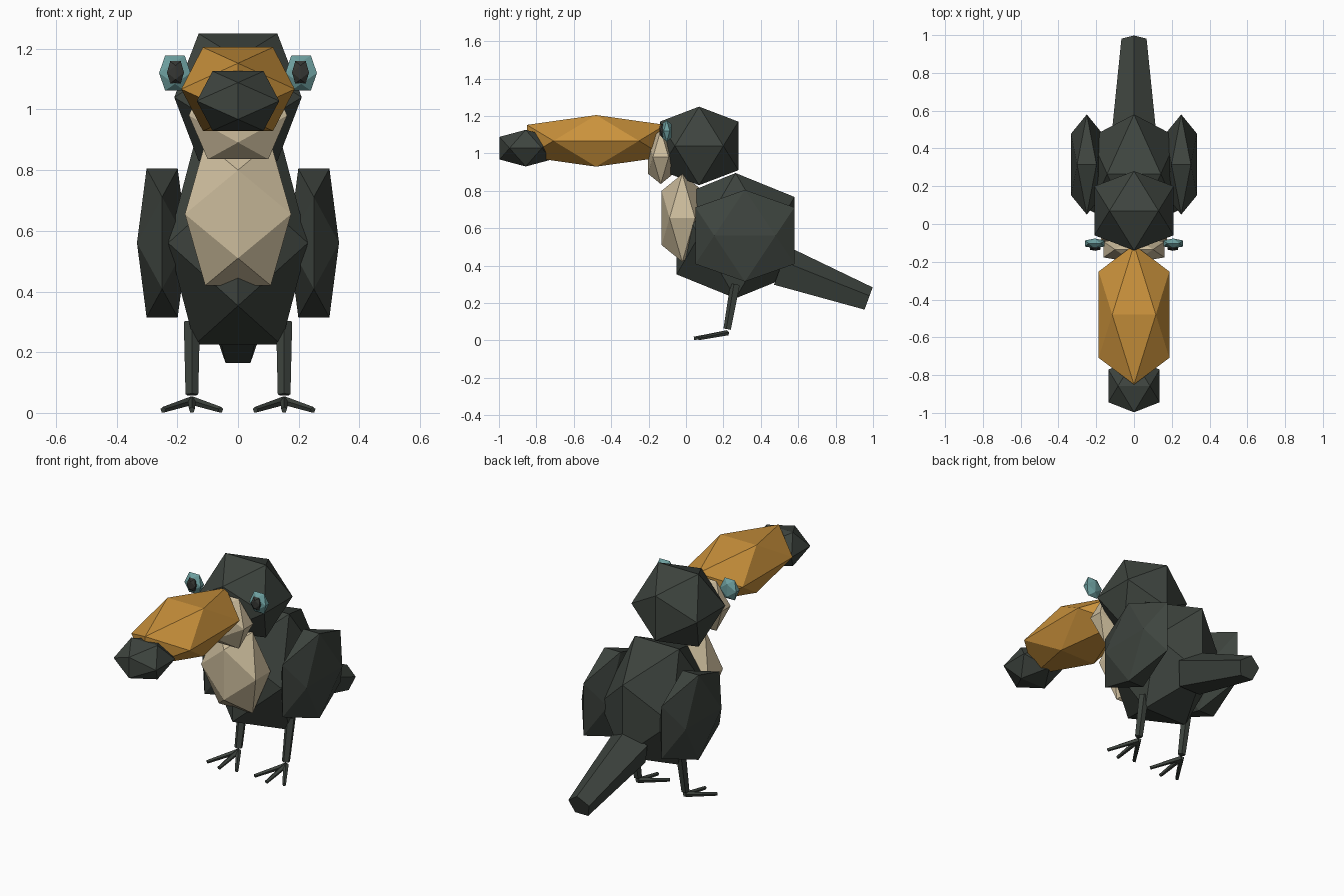
import bpy
import bmesh
from mathutils import Vector, Matrix

cube = bpy.data.objects.get("Cube")
if cube:
    bpy.data.objects.remove(cube, do_unlink=True)


def make_material(name, rgb):
    mat = bpy.data.materials.new(name)
    mat.use_nodes = True
    color = (*rgb, 1.0)
    mat.diffuse_color = color
    mat.node_tree.nodes["Principled BSDF"].inputs["Base Color"].default_value = color
    return mat


charcoal = make_material("charcoal feathers", (0.048, 0.058, 0.049))
orange = make_material("orange beak", (0.60, 0.29, 0.045))
cream = make_material("cream plumage", (0.60, 0.50, 0.33))
teal = make_material("teal eye skin", (0.155, 0.35, 0.35))
pupil_dark = make_material("dark pupil", (0.036, 0.038, 0.034))


def finish(bm, name, mat):
    bmesh.ops.recalc_face_normals(bm, faces=bm.faces)
    mesh = bpy.data.meshes.new(name)
    bm.to_mesh(mesh)
    bm.free()
    mesh.materials.append(mat)
    obj = bpy.data.objects.new(name, mesh)
    bpy.context.collection.objects.link(obj)
    return obj


def gem(name, center, half, mat):
    """Twenty-sided solid, from three golden rectangles, stretched to half extents."""
    bm = bmesh.new()
    g = 0.618
    for a in (-1, 1):
        for b in (-1, 1):
            for p in ((a * g, 0, b), (a, b * g, 0), (0, a, b * g)):
                bm.verts.new([c + h * v for c, h, v in zip(center, half, p)])
    bmesh.ops.convex_hull(bm, input=bm.verts[:])
    return finish(bm, name, mat)


def limb(name, start, end, r_start, r_end, mat):
    """Tapered five-sided rod between two points."""
    start, end = Vector(start), Vector(end)
    axis = end - start
    turn = axis.to_track_quat('Z', 'Y').to_matrix().to_4x4()
    bm = bmesh.new()
    bmesh.ops.create_cone(bm, cap_ends=True, segments=5, radius1=r_start,
                          radius2=r_end, depth=axis.length,
                          matrix=Matrix.Translation((start + end) / 2) @ turn)
    return finish(bm, name, mat)


# Trunk, head and plumage
gem("body", (0, 0.265, 0.56), (0.23, 0.315, 0.335), charcoal)
gem("head", (0, 0.07, 1.04), (0.21, 0.21, 0.21), charcoal)
gem("belly", (0, -0.02, 0.655), (0.175, 0.11, 0.235), cream)
gem("throat", (0, -0.135, 0.98), (0.162, 0.068, 0.144), cream)

# Beak
gem("beak", (0, -0.48, 1.067), (0.187, 0.37, 0.138), orange)
gem("beak_tip", (0, -0.857, 1.028), (0.136, 0.14, 0.098), charcoal)

# Tail
limb("tail", (0, 0.504, 0.389), (0, 0.974, 0.218), 0.12, 0.07, charcoal)

# Paired parts
for side, s in (("left", 1), ("right", -1)):
    gem(side + "_wing", (s * 0.25, 0.315, 0.56), (0.083, 0.265, 0.245), charcoal)
    gem(side + "_eye", (s * 0.208, -0.103, 1.12), (0.052, 0.026, 0.058), teal)
    gem(side + "_pupil", (s * 0.206, -0.126, 1.122), (0.028, 0.016, 0.037), pupil_dark)
    limb(side + "_leg", (s * 0.152, 0.265, 0.30), (s * 0.152, 0.222, 0.06),
         0.028, 0.022, charcoal)
    for toe, dx, y in (("inner", -0.095, 0.07), ("middle", 0, 0.043), ("outer", 0.095, 0.07)):
        limb(f"{side}_{toe}_toe", (s * 0.152, 0.222, 0.04),
             (s * (0.152 + dx), y, 0.01), 0.015, 0.01, charcoal)
